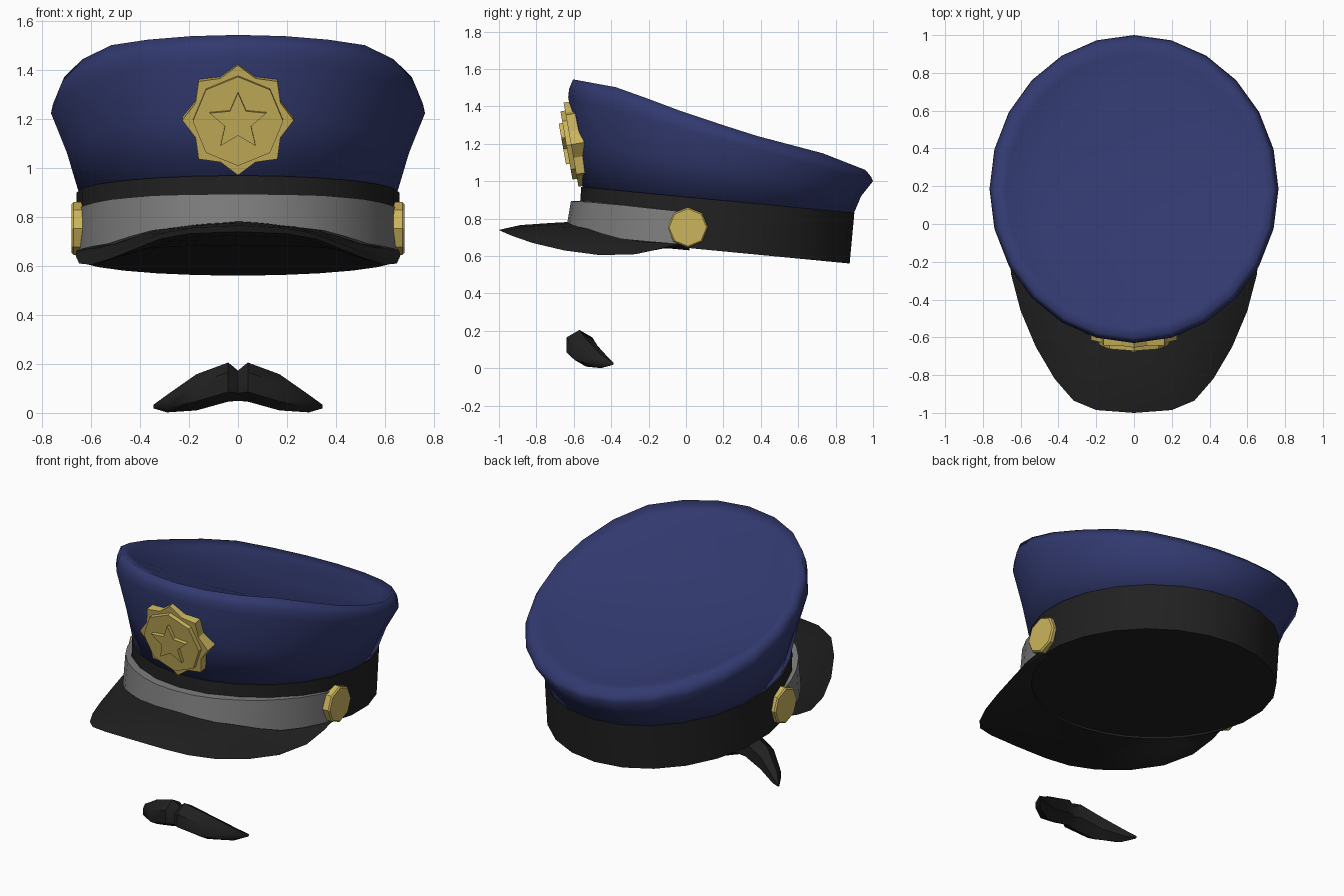
import bpy, bmesh, math
from mathutils import Vector

if "Cube" in bpy.data.objects:
    bpy.data.objects.remove(bpy.data.objects["Cube"])


def material(name, rgb):
    m = bpy.data.materials.new(name)
    m.diffuse_color = (*rgb, 1)
    m.use_nodes = True
    m.node_tree.nodes["Principled BSDF"].inputs["Base Color"].default_value = m.diffuse_color
    return m


NAVY = material("navy cloth", (0.032, 0.042, 0.16))
BLACK = material("black", (0.015, 0.015, 0.015))
GREY = material("grey strap", (0.21, 0.21, 0.21))
GOLD = material("gold", (0.60, 0.46, 0.11))


def loft(name, rings, mat, smooth=None):
    """Skin a list of equal-length closed rings and cap both ends."""
    bm = bmesh.new()
    vs = [[bm.verts.new(p) for p in r] for r in rings]
    n = len(rings[0])
    for a, b in zip(vs, vs[1:]):
        for i in range(n):
            j = (i + 1) % n
            bm.faces.new((a[i], a[j], b[j], b[i]))
    bm.faces.new(vs[0])
    bm.faces.new(vs[-1])
    bmesh.ops.recalc_face_normals(bm, faces=bm.faces)
    me = bpy.data.meshes.new(name)
    bm.to_mesh(me)
    bm.free()
    me.materials.append(mat)
    ob = bpy.data.objects.new(name, me)
    bpy.context.collection.objects.link(ob)
    if smooth:
        bpy.ops.object.select_all(action='DESELECT')
        ob.select_set(True)
        bpy.context.view_layer.objects.active = ob
        bpy.ops.object.shade_smooth_by_angle(angle=math.radians(smooth))
    return ob


def interp(table, x):
    """Piecewise linear lookup; table rows are (key, value)."""
    for (x0, v0), (x1, v1) in zip(table, table[1:]):
        if x <= x1:
            break
    return v0 + (v1 - v0) * (x - x0) / (x1 - x0)


def oval(a, y0, y1, zf, n=24):
    """Ellipse of half width a from y0 to y1, height given by zf(y)."""
    c, b = (y0 + y1) / 2, (y1 - y0) / 2
    pts = []
    for i in range(n):
        t = math.tau * i / n
        y = c + b * math.sin(t)
        pts.append((a * math.cos(t), y, zf(y)))
    return pts


def top_z(y):
    return 0.97 - 0.096 * (y + 0.56)


def base_z(y):
    return 0.70 - 0.096 * (y + 0.58)


# band
loft("band", [oval(0.66, -0.58, 0.875, base_z), oval(0.66, -0.56, 0.90, top_z)], BLACK, 40)

# crown with flared wall, rolled rim and dished top
RIM = [(-0.605, 1.545), (-0.36, 1.5), (0, 1.365), (0.35, 1.25), (0.73, 1.15), (0.96, 1.06)]


def wide_z(y):
    return 1.45 - 0.276 * (y + 0.63)


def dish(scale, depth):
    c, b = 0.178, 0.782 * scale
    return oval(0.735 * scale, c - b, c + b, lambda y: interp(RIM, y) - depth)


loft("crown", [
    oval(0.645, -0.55, 0.89, lambda y: top_z(y) - 0.02),
    oval(0.70, -0.587, 0.937, lambda y: (top_z(y) + wide_z(y)) / 2),
    oval(0.765, -0.63, 1.0, wide_z),
    oval(0.757, -0.625, 0.99, lambda y: 0.55 * wide_z(y) + 0.45 * interp(RIM, y)),
    dish(1, 0), dish(0.92, 0.025), dish(0.7, 0.05), dish(0.4, 0.065), dish(0.05, 0.07),
], NAVY, 120)

# strap and visor share a sweep around the front of the band
STRAP_TOP = [(0, 0.895), (0.35, 0.89), (0.63, 0.872), (1, 0.835)]
STRAP_LOW = [(0, 0.787), (0.35, 0.76), (0.63, 0.70), (1, 0.67)]
EDGE = [(0, -1, 0.74), (0.2, -0.985, 0.732), (0.32, -0.935, 0.71), (0.42, -0.82, 0.67),
        (0.52, -0.65, 0.63), (0.60, -0.46, 0.605), (0.65, -0.27, 0.61),
        (0.665, -0.12, 0.645), (0.655, 0.0, 0.675)]


def around(t, off, z):
    phi = math.radians(78 * t)
    return Vector(((0.66 + off) * math.sin(phi), 0.165 - (0.73 + off) * math.cos(phi), z))


strap, visor = [], []
for k in range(-8, 9):
    t = k / 8
    f = math.cos(t * math.pi / 2)
    hi, lo = interp(STRAP_TOP, abs(t)), interp(STRAP_LOW, abs(t))
    strap.append([around(t, -0.03, hi), around(t, 0.008 + 0.042 * f, hi),
                  around(t, 0.014 + 0.056 * f, lo - 0.01), around(t, -0.03, lo - 0.01)])
    x, y, z = EDGE[abs(k)]
    edge = Vector((math.copysign(x, k), y, z))
    up = around(t, -0.02, lo)
    down = around(t, -0.02, 0)
    down.z = min(base_z(down.y) - 0.012, lo - 0.01)
    lift = Vector((0, 0, 0.014 * f))
    visor.append([up, up.lerp(edge, 0.4) + lift * 0.6, up.lerp(edge, 0.75) + lift, edge,
                  down.lerp(edge, 0.85) - lift * 0.5, down.lerp(edge, 0.45), down])
loft("strap", strap, GREY, 40)
loft("visor", visor, BLACK, 60)


def star(points, r0, r1):
    return [((r1 if i % 2 else r0) * math.sin(math.pi * i / points),
             (r1 if i % 2 else r0) * math.cos(math.pi * i / points)) for i in range(2 * points)]


# badge layers, leaning forward with the front of the crown
LEAN = math.radians(10)
UP = Vector((0, -math.sin(LEAN), math.cos(LEAN)))
OUT = Vector((0, -math.cos(LEAN), -math.sin(LEAN)))


def badge(name, outline, d0, d1):
    c = Vector((0, -0.59, 1.20))
    loft(name, [[c + Vector((u, 0, 0)) + UP * v + OUT * d for u, v in outline]
                for d in (d0, d1)], GOLD)


badge("badge_base", star(8, 0.228, 0.188), -0.045, 0.025)
badge("badge_plate", star(4, 0.185, 0.185), 0.0, 0.05)
badge("badge_star", star(5, 0.122, 0.056), 0.03, 0.07)

# side buttons
for s, side in ((1, "right"), (-1, "left")):
    loft("button_" + side, [[(s * x, 0.01 + r * u, 0.753 + r * v) for u, v in star(4, 1, 1)]
                            for x, r in ((0.62, 0.108), (0.672, 0.108), (0.68, 0.1))], GOLD)

# moustache: six-sided sections, x / y / z / depth / height
HALF = [(0.04, -0.57, 0.125, 0.08, 0.08), (0.17, -0.535, 0.083, 0.072, 0.074),
        (0.29, -0.455, 0.037, 0.048, 0.036), (0.345, -0.395, 0.025, 0.008, 0.008)]
stations = [(-r[0], *r[1:]) for r in reversed(HALF)] + [(0, -0.56, 0.11, 0.055, 0.062)] + HALF
loft("moustache", [[(x, y + d * math.sin(math.tau * i / 6), z + h * math.cos(math.tau * i / 6))
                    for i in range(6)] for x, y, z, d, h in stations], BLACK, 50)
